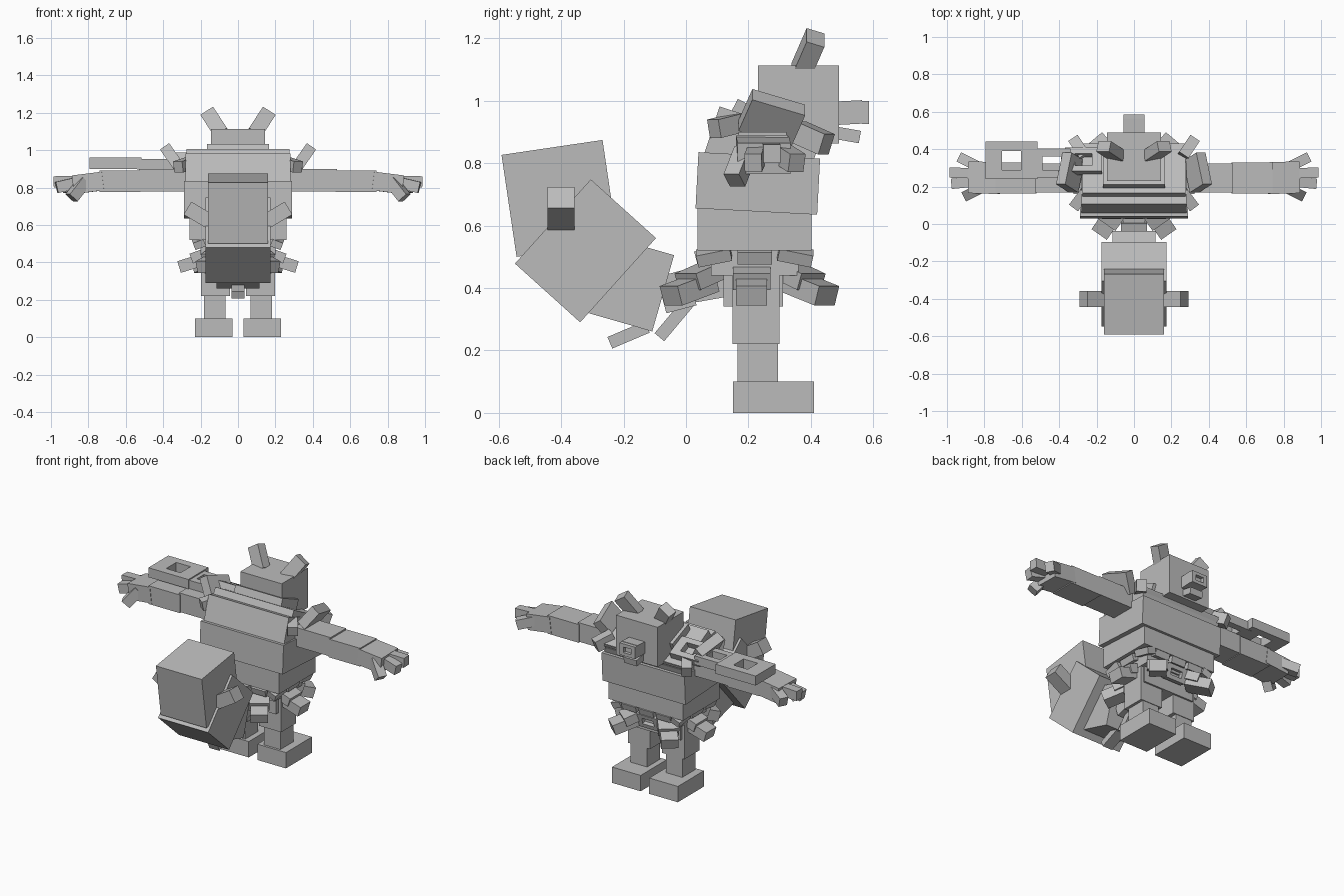
import bpy
from math import radians, sin, cos
from mathutils import Vector, Matrix, Euler

cube = bpy.data.objects.get("Cube")
if cube:
    bpy.data.objects.remove(cube)

GREY = (0.5, 0.5, 0.5, 1)
grey = bpy.data.materials.new("plain grey")
grey.use_nodes = True
grey.diffuse_color = GREY
grey.node_tree.nodes["Principled BSDF"].inputs["Base Color"].default_value = GREY


def block(name, matrix, size):
    """Flat-shaded box with a placement matrix."""
    h = [s / 2 for s in size]
    verts = [(x, y, z) for x in (-h[0], h[0]) for y in (-h[1], h[1]) for z in (-h[2], h[2])]
    faces = [(0, 1, 3, 2), (4, 6, 7, 5), (0, 4, 5, 1), (2, 3, 7, 6), (0, 2, 6, 4), (1, 5, 7, 3)]
    mesh = bpy.data.meshes.new(name)
    mesh.from_pydata(verts, [], faces)
    mesh.materials.append(grey)
    ob = bpy.data.objects.new(name, mesh)
    ob.matrix_world = matrix
    bpy.context.collection.objects.link(ob)
    return ob


def place(loc, rot=(0, 0, 0)):
    return Matrix.Translation(loc) @ Euler([radians(a) for a in rot]).to_matrix().to_4x4()


def box(name, loc, size, tilt=0):
    return block(name, place(loc, (tilt, 0, 0)), size)


def beam(name, start, end, width, height):
    """Box running from start to end."""
    a, b = Vector(start), Vector(end)
    d = b - a
    m = Matrix.Translation((a + b) / 2) @ d.to_track_quat('X', 'Z').to_matrix().to_4x4()
    return block(name, m, (d.length, width, height))


def frame(name, matrix, outer, hole, thick):
    """Rectangular plate with a hole, made from four bars."""
    (w, d), (hw, hd) = outer, hole
    bx, by = (w - hw) / 2, (d - hd) / 2
    for s in (-1, 1):
        block(name + "_side", matrix @ Matrix.Translation((s * (hw + bx) / 2, 0, 0)), (bx, d, thick))
        block(name + "_rail", matrix @ Matrix.Translation((0, s * (hd + by) / 2, 0)), (hw, by, thick))


# Torso, chest tiers and collar
box("lower_torso", (0, .22, .59), (.52, .365, .14))
box("upper_torso", (0, .23, .735), (.58, .39, .18), -3)
box("chest", (0, .243, .848), (.56, .34, .17), -18)
box("upper_chest", (0, .28, .90), (.55, .30, .08), -28)
box("collar", (0, .272, .954), (.33, .173, .10), -22)
box("waist", (0, .22, .49), (.40, .28, .10))
box("pelvis", (0, .215, .41), (.36, .19, .14))

# Head, muzzle and jaw
box("head", (0, .36, .988), (.29, .26, .25))
box("muzzle", (0, .525, .962), (.11, .08, .075), 3)
frame("muzzle_ring", place((0, .575, .962), (90, 0, 0)), (.11, .075), (.055, .035), .022)
box("jaw", (0, .52, .89), (.09, .075, .04), -10)

# Tail, swelling towards its blunt tip
box("tail_tip", (0, -.405, .687), (.32, .327, .33), 8.4)
box("tail_bend", (0, -.322, .519), (.35, .281, .363), -42)
box("tail_middle", (0, -.174, .412), (.23, .21, .254), -16)
box("tail_neck", (0, -.03, .39), (.14, .10, .12), 15)
box("tail_root", (0, .06, .41), (.12, .16, .10), 10)
box("tail_outer_tuft", (0, -.184, .25), (.07, .13, .04), 23)
box("tail_inner_tuft", (0, -.037, .30), (.07, .15, .04), 50)

for s, side in ((1, "left"), (-1, "right")):
    def n(part):
        return side + "_" + part

    # Leg
    box(n("foot"), (s * .13, .28, .05), (.20, .26, .10))
    box(n("shin"), (s * .123, .23, .16), (.115, .13, .14))
    box(n("thigh"), (s * .12, .224, .33), (.155, .15, .22))

    # Ear and tail spike
    beam(n("ear"), (s * .09, .36, 1.07), (s * .145, .418, 1.19), .06, .09).matrix_world = (
        place((s * .125, .39, 1.145), (-20, s * 33, 0)))
    bpy.data.objects[n("ear")].data.transform(Matrix.Diagonal((.9, 1, 1.0, 1)) @
                                              Matrix.Rotation(radians(90), 4, 'Y'))
    beam(n("tail_spike"), (s * .12, -.4, .60), (s * .27, -.4, .69), .086, .08)

    # Arm and palm
    box(n("upper_arm"), (s * .39, .245, .84), (.28, .155, .12))
    box(n("forearm"), (s * .63, .245, .833), (.22, .165, .115))
    beam(n("palm"), (s * .72, .245, .835), (s * .88, .25, .815), .17, .10)

    # Fingers fanning out and down
    for y0, tip in ((.30, (.93, .355, .80)), (.27, (.985, .275, .83)),
                    (.23, (.97, .215, .80)), (.19, (.89, .155, .745))):
        beam(n("finger"), (s * .82, y0, .835), (s * tip[0], tip[1], tip[2]), .055, .06)

    # Shoulder guard and tufts
    block(n("shoulder_guard"), place((s * .34, .275, .945), (-20, s * 35, 0)), (.06, .18, .13))
    beam(n("back_shoulder_tuft"), (s * .26, .17, .93), (s * .32, .09, .91), .06, .06)
    beam(n("front_shoulder_tuft"), (s * .26, .36, .90), (s * .32, .45, .86), .06, .07)

    # Fringe under the torso
    for y, tilt in ((.09, 12), (.22, 0), (.35, -12)):
        block(n("waist_fringe"), place((s * .21, y, .505), (tilt, s * 20, 0)), (.06, .11, .04))

    # Two tiers of skirt flaps spread around the hips
    for deg in (-55, 0, 50):
        a = radians(deg)
        out = Vector((s * cos(a), sin(a), 0))
        hip = Vector((0, .21, 0))
        high, low, rim = Vector((0, 0, .46)), Vector((0, 0, .375)), Vector((0, 0, .42))
        beam(n("skirt_flap_upper"), hip + out * .14 + high, hip + out * .25 + rim, .12, .055)
        beam(n("skirt_flap_lower"), hip + out * .17 + rim, hip + out * .315 + low, .10, .065)

# Fringe and flaps on the centre line
for y, tilt in ((.06, 15), (.37, -15)):
    for x in (-.12, 0, .12):
        box("centre_fringe", (x, y, .505), (.10, .06, .04), tilt)
beam("rear_flap", (0, .12, .45), (0, .03, .38), .12, .05)
frame("buckle", place((0, .36, .435), (75, 0, 0)), (.14, .09), (.08, .04), .04)
box("buckle_mount", (0, .31, .445), (.16, .08, .06))

# Holed plates along the right arm
frame("outer_plate", place((-.655, .34, .93)), (.28, .20), (.10, .10), .06)
frame("middle_plate", place((-.44, .325, .925)), (.20, .155), (.10, .07), .055)
frame("inner_plate", place((-.27, .335, .935), (-25, 0, 0)), (.20, .14), (.09, .07), .05)
